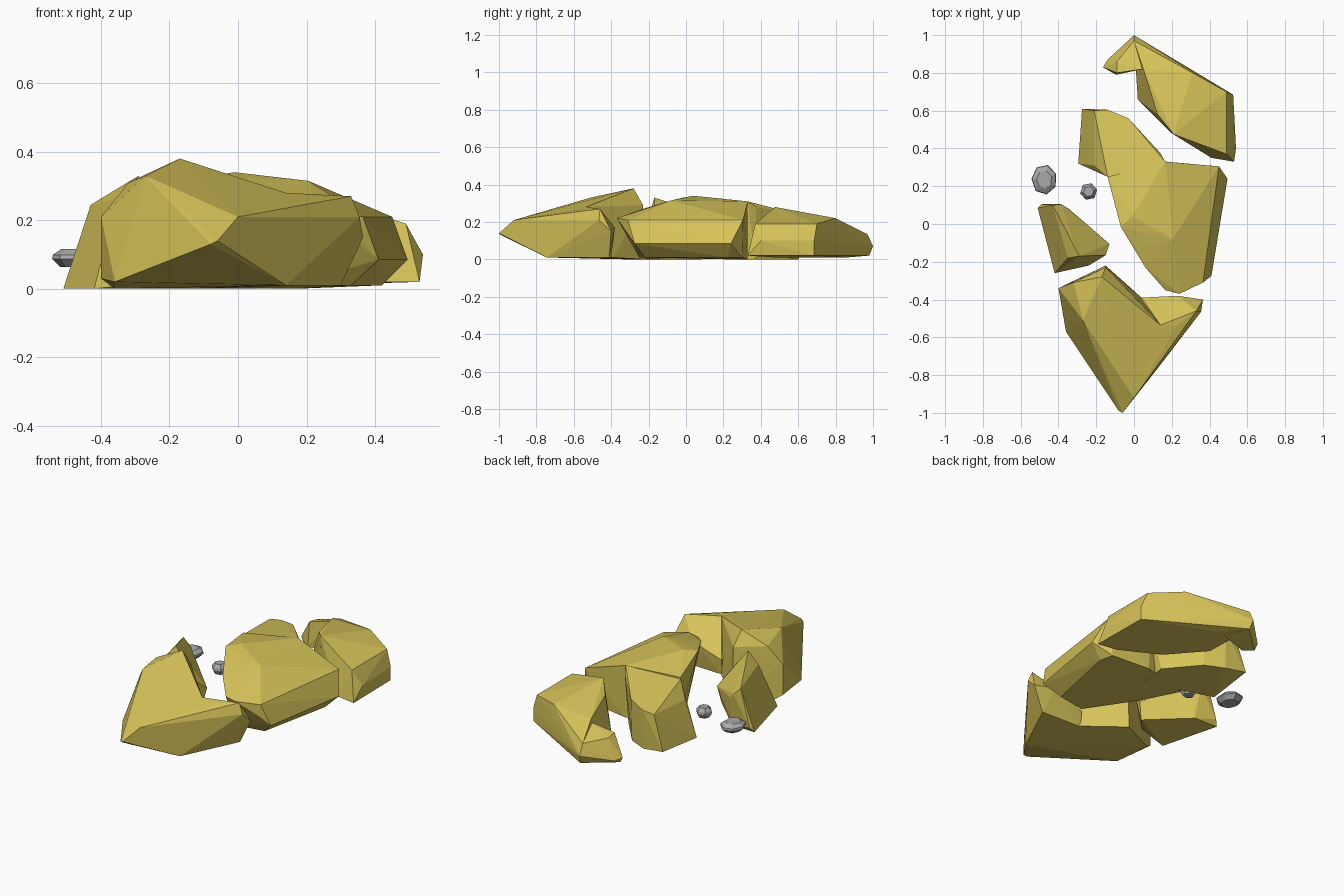
import bpy
import bmesh
from math import cos, sin, tau
from mathutils import Vector

default_cube = bpy.data.objects.get("Cube")
if default_cube:
    bpy.data.objects.remove(default_cube, do_unlink=True)


def make_material(name, colour):
    material = bpy.data.materials.new(name)
    material.use_nodes = True
    material.diffuse_color = (*colour, 1)
    shader = material.node_tree.nodes["Principled BSDF"]
    shader.inputs["Base Color"].default_value = (*colour, 1)
    shader.inputs["Roughness"].default_value = .9
    return material


sandstone = make_material("sandstone yellow", (.68, .55, .1))
pebble_grey = make_material("pebble grey", (.4, .4, .4))


def hull_object(name, points, material):
    """Make a faceted convex chunk around the given corner points."""
    mesh = bpy.data.meshes.new(name)
    bm = bmesh.new()
    corners = [bm.verts.new(Vector(point)) for point in points]
    result = bmesh.ops.convex_hull(bm, input=corners)
    unused = {item for key in ("geom_interior", "geom_unused")
              for item in result[key] if isinstance(item, bmesh.types.BMVert)}
    bmesh.ops.delete(bm, geom=list(unused), context="VERTS")
    bmesh.ops.dissolve_limit(bm, angle_limit=.03, verts=bm.verts, edges=bm.edges)
    bmesh.ops.recalc_face_normals(bm, faces=bm.faces)
    bm.to_mesh(mesh)
    bm.free()
    mesh.materials.append(material)
    chunk = bpy.data.objects.new(name, mesh)
    bpy.context.collection.objects.link(chunk)
    return chunk


def rock(name, *lobes):
    """Fuse convex lobes into one rock, so it can have hollows."""
    body = hull_object(name, lobes[0], sandstone)
    for lobe in lobes[1:]:
        helper = hull_object("lobe helper", lobe, sandstone)
        helper.hide_render = True
        modifier = body.modifiers.new("fuse lobe", "BOOLEAN")
        modifier.operation = "UNION"
        modifier.solver = "EXACT"
        modifier.object = helper
        bpy.context.view_layer.objects.active = body
        bpy.ops.object.modifier_apply(modifier=modifier.name)
        bpy.data.objects.remove(helper, do_unlink=True)
    return body


def pebble(name, centre, radius_x, radius_y, half_height, sides, turn):
    """Make a small stone with a wide waist and narrower top and bottom."""
    points = []
    for level, width in ((-1, .65), (-.1, 1), (.35, .96), (1, .6)):
        for step in range(sides):
            angle = turn + tau * step / sides
            offset = Vector((cos(angle) * radius_x * width,
                             sin(angle) * radius_y * width,
                             level * half_height))
            points.append(Vector(centre) + offset)
    return hull_object(name, points, pebble_grey)


# Front rock: a tall ridge with an undercut nose, and a lower right shelf
nose = [(-.08, -.99, .13), (-.06, -1, .14), (0, -.92, .21), (.14, -.745, .01)]
ridge = [
    (-.36, -.57, .02), (-.4, -.34, .03), (-.4, -.34, .21),
    (-.32, -.31, .31), (-.27, -.51, .33), (-.17, -.28, .38),
    (-.15, -.23, .29), (-.15, -.22, 0), (-.36, -.32, 0),
    (.015, -.455, .31), (.14, -.535, .28), (.04, -.39, .01),
]
shelf = [
    (.14, -.535, .28), (.23, -.535, .27), (.33, -.46, .27),
    (.355, -.465, .21), (.365, -.4, .15), (.23, -.38, .17),
    (.04, -.39, .1), (.04, -.4, .01), (.3, -.41, .01),
]
rock("front_rock", nose + ridge, nose + shelf)

# Middle rock: a broad undercut body and a wing reaching back
broad_body = [
    (.365, -.31, .21), (.45, .305, .21), (.41, -.275, .085),
    (.495, .24, .085), (.24, -.37, .22), (.165, -.35, .22),
    (.06, -.23, .27), (.02, -.13, .3), (-.07, -.015, .33),
    (-.01, .04, .34), (.205, -.08, .315), (.165, .33, .31),
    (-.14, .25, .29), (.33, -.22, .01), (.42, .22, .01),
    (.16, -.25, .01), (-.02, .02, .01), (-.12, .25, 0),
    (.17, .33, 0), (.4, .3, .01), (.36, -.31, .14),
]
wing = [
    (-.14, .25, .28), (.165, .33, .31), (.14, .375, .28),
    (.06, .42, .28), (-.03, .56, .25), (-.14, .605, .23),
    (-.21, .6, .22), (-.21, .31, .2), (-.275, .61, .02),
    (-.295, .32, 0), (-.14, .6, 0), (-.03, .55, 0),
    (.12, .37, 0), (.1, .2, .3), (.1, .2, 0),
]
rock("middle_rock", broad_body, wing)

# Back rock: a long slab with a small hooked tail
tip = [(0, 1, .07), (0, .97, .135), (.01, .98, .02)]
slab = [
    (.31, .8, .22), (.49, .7, .19), (.525, .685, .1),
    (.525, .685, .02), (.49, .37, .19), (.54, .4, .1),
    (.53, .33, .02), (.41, .35, .02), (.21, .475, .28),
    (.125, .58, .24), (.05, .82, .21), (.02, .66, .02),
    (.2, .48, .01), (.13, .86, .01),
]
tail = [
    (-.14, .87, .03), (-.165, .83, .04), (-.15, .83, .01),
    (-.095, .79, .01), (-.09, .86, .15), (-.09, .8, .16),
    (.045, .82, .19), (.08, .85, .01),
]
rock("back_rock", tip + slab, tip + tail)

# Right rock: a leaning wedge
rock("right_rock", [
    (-.51, .085, 0), (-.49, .105, .03), (-.43, .1, .245),
    (-.385, .105, .2), (-.345, .08, .16), (-.13, -.105, .1),
    (-.15, -.165, .15), (-.24, -.22, .02), (-.42, -.26, 0),
    (-.35, -.18, .26), (-.29, -.17, .33), (-.15, -.12, 0),
    (-.36, .08, 0),
])

# Grey pebbles
pebble("large_pebble", (-.475, .235, .09), .068, .08, .026, 7, .4)
pebble("small_pebble", (-.24, .172, .085), .046, .046, .03, 6, .2)
